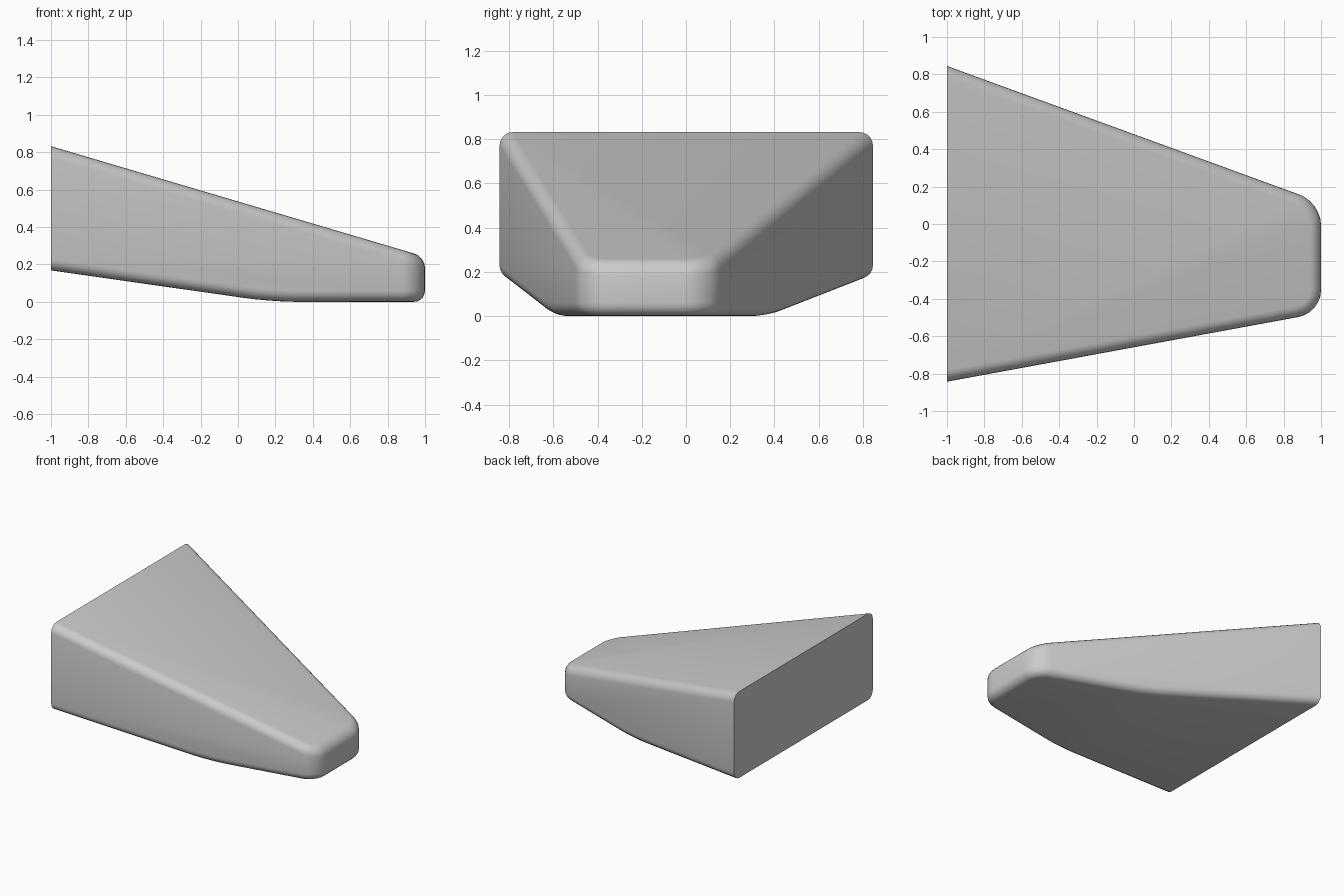
import bpy, bmesh

if "Cube" in bpy.data.objects:
    bpy.data.objects.remove(bpy.data.objects["Cube"])

# Stations along the body: x, y min, y max, z bottom, z top
stations = [(-1.0, -0.843, 0.845, 0.168, 0.832),
            (1.0, -0.475, 0.115, 0.0, 0.241)]
fold_x = 0.18  # where the sloping underside meets the flat base


def lerp(i, x):
    a, b = stations[0][i], stations[1][i]
    return a + (b - a) * (x + 1) / 2


bm = bmesh.new()


def side_points(i):
    return [bm.verts.new(p) for p in (
        (-1, lerp(i, -1), lerp(4, -1)), (-1, lerp(i, -1), lerp(3, -1)),
        (fold_x, lerp(i, fold_x), 0),
        (1, lerp(i, 1), 0), (1, lerp(i, 1), lerp(4, 1)))]


# Tapered wedge: two side outlines joined by strips
near, far = side_points(1), side_points(2)
bm.faces.new(near)
bm.faces.new(far[::-1])
for k in range(5):
    j = (k + 1) % 5
    bm.faces.new((near[k], far[k], far[j], near[j]))
bmesh.ops.recalc_face_normals(bm, faces=bm.faces)


def round_edges(edges, offset, segments):
    bmesh.ops.bevel(bm, geom=edges, offset=offset, offset_type='OFFSET',
                    segments=segments, profile=0.5, affect='EDGES',
                    clamp_overlap=True)
    bm.normal_update()


# Soft fold underneath
round_edges([bm.edges.get((near[2], far[2]))], 0.14, 4)


# Upright nose corners
def is_nose_upright(e):
    a, b = (v.co for v in e.verts)
    return min(a.x, b.x) > 0.99 and abs(a.y - b.y) < 1e-4


round_edges([e for e in bm.edges if is_nose_upright(e)], 0.12, 6)


# Top and bottom rims, leaving the flat back edges sharp
def is_rim(e):
    n = [f.normal for f in e.link_faces]
    flat = [abs(v.z) > 0.7 for v in n]
    return flat[0] != flat[1] and all(v.x > -0.95 for v in n)


round_edges([e for e in bm.edges if is_rim(e)], 0.06, 5)
bmesh.ops.recalc_face_normals(bm, faces=bm.faces)

mesh = bpy.data.meshes.new("wedge_body")
bm.to_mesh(mesh)
bm.free()
body = bpy.data.objects.new("wedge_body", mesh)
bpy.context.collection.objects.link(body)

# Smooth shading with a crisp back face
bpy.context.view_layer.objects.active = body
body.select_set(True)
bpy.ops.object.shade_smooth_by_angle(angle=0.6)
